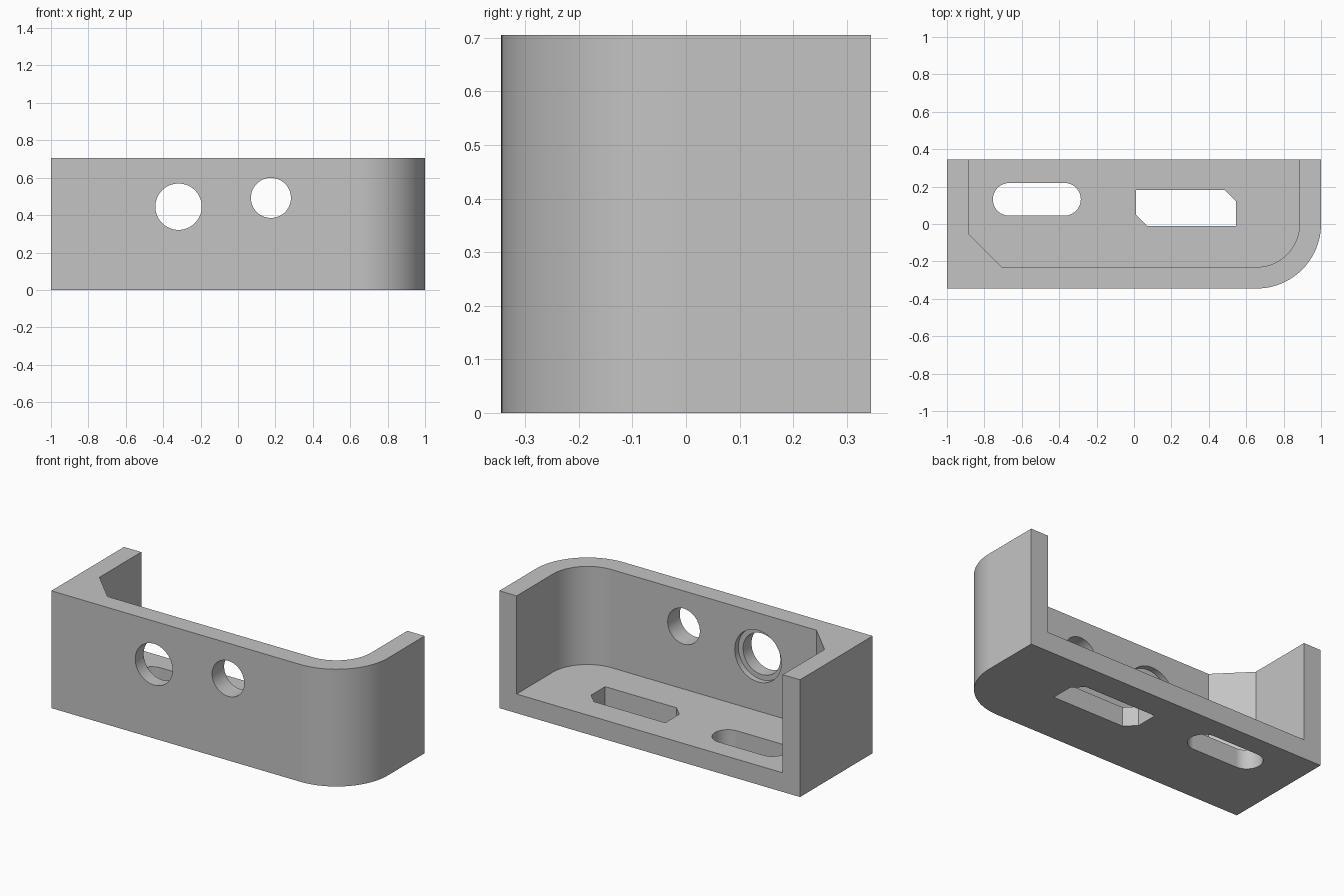
import bpy, bmesh
from math import cos, sin, pi, radians
from mathutils import Vector

cube = bpy.data.objects.get("Cube")
if cube:
    bpy.data.objects.remove(cube, do_unlink=True)

HEIGHT, HALF_X, HALF_Y, WALL = 0.705, 1.0, 0.345, 0.115
OVER = 0.1  # how far cutters reach past the surfaces

grey = bpy.data.materials.new("plain grey")
grey.use_nodes = True
colour = (0.55, 0.55, 0.55, 1)
grey.diffuse_color = colour
grey.node_tree.nodes["Principled BSDF"].inputs["Base Color"].default_value = colour


def arc(cx, cy, r, start, end, steps=24):
    """Points on an arc, angles in degrees."""
    angles = [radians(start + (end - start) * i / steps) for i in range(steps + 1)]
    return [(cx + r * cos(a), cy + r * sin(a)) for a in angles]


def prism(name, outline, low, high, along_y=False):
    """Extrude a closed outline along z, or an x-z outline along y."""
    place = (lambda u, v, w: Vector((u, w, v))) if along_y else (lambda u, v, w: Vector((u, v, w)))
    bm = bmesh.new()
    face = bm.faces.new([bm.verts.new(place(u, v, low)) for u, v in outline])
    grown = bmesh.ops.extrude_face_region(bm, geom=[face])["geom"]
    bmesh.ops.translate(bm, vec=place(0, 0, high - low),
                        verts=[g for g in grown if isinstance(g, bmesh.types.BMVert)])
    bmesh.ops.recalc_face_normals(bm, faces=bm.faces)
    mesh = bpy.data.meshes.new(name)
    bm.to_mesh(mesh)
    bm.free()
    mesh.materials.append(grey)
    ob = bpy.data.objects.new(name, mesh)
    bpy.context.collection.objects.link(ob)
    return ob


def round_cutter(name, x, z, r, low, high):
    return prism(name, arc(x, z, r, 0, 360, 64)[:-1], low, high, True)


# Solid body with one rounded front corner
fillet_x = HALF_X - HALF_Y
body = prism("bracket", [(-HALF_X, HALF_Y), (-HALF_X, -HALF_Y)]
             + arc(fillet_x, 0, HALF_Y, -90, 0) + [(HALF_X, HALF_Y)], 0, HEIGHT)

# Pocket open at the top and back, with one chamfered inner corner
inner_x, inner_y = HALF_X - WALL, HALF_Y - WALL
pocket = prism("pocket_cutter",
               [(-inner_x, HALF_Y + OVER), (-inner_x, -0.052), (-0.707, -inner_y)]
               + arc(fillet_x, 0, inner_y, -90, 0) + [(inner_x, HALF_Y + OVER)],
               WALL, HEIGHT + OVER)

# Floor openings: a rounded slot and a window with two clipped corners
slot_r = 0.0875
slot = prism("slot_cutter", arc(-0.372, 0.132, slot_r, -90, 90)
             + arc(-0.667, 0.132, slot_r, 90, 270), -OVER, WALL + OVER)
x0, x1, y0, y1, clip = 0.01, 0.545, -0.01, 0.183, 0.06
window = prism("window_cutter", [(x0 + clip, y0), (x1, y0), (x1, y1 - clip),
                                 (x1 - clip, y1), (x0, y1), (x0, y0 + clip)],
               -OVER, WALL + OVER)

# Front wall holes, the larger one counterbored from inside
front, inside = -HALF_Y - OVER, -inner_y + OVER
large = round_cutter("large_hole_cutter", -0.318, 0.445, 0.124, front, inside)
bore = round_cutter("counterbore_cutter", -0.318, 0.445, 0.155, -inner_y - 0.035, inside)
small = round_cutter("small_hole_cutter", 0.176, 0.492, 0.107, front, inside)

# Cut, then drop the cutters
bpy.ops.object.select_all(action='DESELECT')
bpy.context.view_layer.objects.active = body
body.select_set(True)
for cutter in (pocket, slot, window, large, bore, small):
    cutter.hide_render = True
    mod = body.modifiers.new(cutter.name, 'BOOLEAN')
    mod.operation, mod.solver, mod.object = 'DIFFERENCE', 'EXACT', cutter
    bpy.ops.object.modifier_apply(modifier=mod.name)
    bpy.data.objects.remove(cutter, do_unlink=True)

# Smooth the curved walls while the flat faces stay flat
bpy.ops.object.shade_smooth_by_angle(angle=radians(20))
weighted = body.modifiers.new("flat_faces", 'WEIGHTED_NORMAL')
weighted.keep_sharp = True
